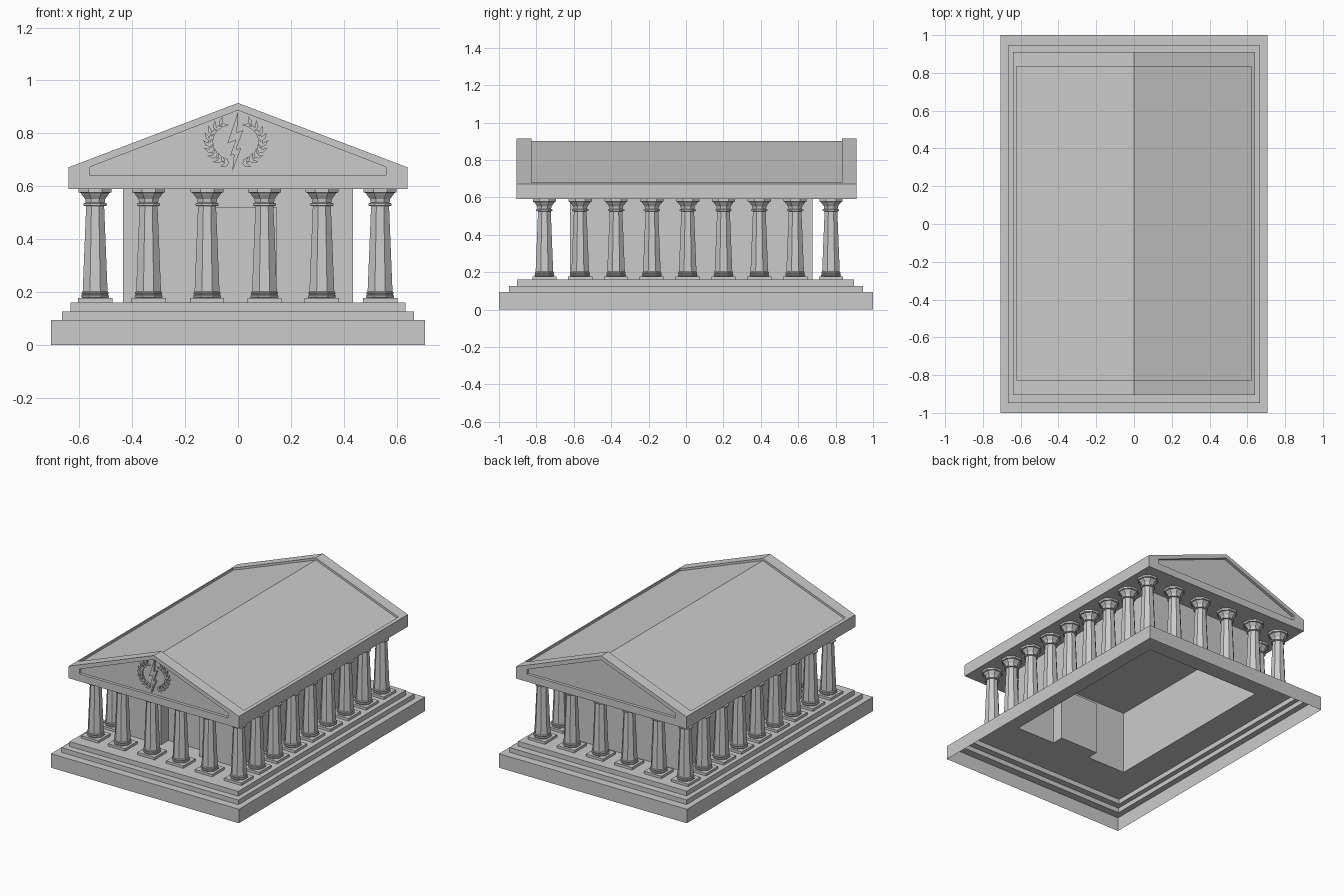
import bpy, bmesh, math
from mathutils import Matrix, Vector

cube = bpy.data.objects.get("Cube")
if cube:
    bpy.data.objects.remove(cube)

stone = bpy.data.materials.new("grey_stone")
stone.use_nodes = True
GREY = (0.6, 0.6, 0.6, 1)
stone.diffuse_color = GREY
stone.node_tree.nodes["Principled BSDF"].inputs["Base Color"].default_value = GREY


def add_object(name, mesh, location=(0, 0, 0)):
    obj = bpy.data.objects.new(name, mesh)
    obj.location = location
    bpy.context.collection.objects.link(obj)
    return obj


def finish(name, bm, fix_normals=True):
    bmesh.ops.remove_doubles(bm, verts=bm.verts, dist=1e-5)
    bmesh.ops.dissolve_degenerate(bm, dist=1e-5, edges=bm.edges)
    if fix_normals:
        bmesh.ops.recalc_face_normals(bm, faces=bm.faces)
    mesh = bpy.data.meshes.new(name)
    bm.to_mesh(mesh)
    bm.free()
    mesh.materials.append(stone)
    return mesh


def loft(bm, loops, capped=True):
    """Join loops with equal point counts by quads, optionally closing both ends."""
    rows = [[bm.verts.new(p) for p in loop] for loop in loops]
    n = len(rows[0])
    for low, high in zip(rows, rows[1:]):
        for i in range(n):
            j = (i + 1) % n
            bm.faces.new((low[i], low[j], high[j], high[i]))
    if capped:
        bm.faces.new(rows[0][::-1])
        bm.faces.new(rows[-1])


def at_y(profile, y):
    return [(x, y, z) for x, z in profile]


# Plan outline, with room for a doorway niche in the front edge
DOOR = 0.145


def plan(x, y0, y1, z, niche=0.0):
    pts = [(-x, y0), (-DOOR, y0), (-DOOR, y0 + niche), (DOOR, y0 + niche),
           (DOOR, y0), (x, y0), (x, y1), (-x, y1)]
    return [(px, py, z) for px, py in pts]


FLOOR, CEILING = 0.16, 0.59
CELLA = (0.435, -0.62, 0.675)
NICHE = 0.08

# Stepped platform, hollow underneath
loops = []
z = 0
for x, y0, y1, top in ((0.707, -1, 1, 0.095), (0.666, -0.947, 0.945, 0.127),
                       (0.634, -0.903, 0.898, FLOOR)):
    loops += [plan(x, y0, y1, z), plan(x, y0, y1, top)]
    z = top
loops.append(plan(*CELLA, FLOOR, NICHE))
bm = bmesh.new()
loft(bm, loops, capped=False)
add_object("stepped_platform", finish("stepped_platform", bm, False))

# Inner chamber walls with the doorway niche
bm = bmesh.new()
loft(bm, [plan(*CELLA, FLOOR, NICHE), plan(*CELLA, 0.52, NICHE),
          plan(*CELLA, 0.52), plan(*CELLA, CEILING)], capped=False)
add_object("chamber_walls", finish("chamber_walls", bm, False))


# Column: square plinth, then eight-sided base, tapered shaft and capital
def ring(radius, z, sides):
    # radius is measured to the flats
    r = radius / math.cos(math.pi / sides)
    angles = [math.tau * (i + 0.5) / sides for i in range(sides)]
    return [(r * math.cos(a), r * math.sin(a), z) for a in angles]


COLUMN = [(0.049, 0.177), (0.053, 0.182), (0.053, 0.187), (0.048, 0.19),
          (0.051, 0.194), (0.051, 0.199), (0.047, 0.203), (0.034, 0.525),
          (0.044, 0.527), (0.044, 0.535), (0.036, 0.538), (0.038, 0.552),
          (0.05, 0.568), (0.054, 0.575), (0.062, 0.577), (0.062, CEILING)]
bm = bmesh.new()
loft(bm, [ring(0.065, FLOOR, 4), ring(0.065, 0.177, 4)])
loft(bm, [ring(r, z, 8) for r, z in COLUMN])
column_mesh = finish("column", bm)

XS = (-0.54, -0.338, -0.117, 0.1, 0.317, 0.537)
YS = [-0.757 + 1.532 * i / 8 for i in range(9)]
for y in YS:
    row = XS if y in (YS[0], YS[-1]) else (XS[0], XS[-1])
    for x in row:
        add_object("column", column_mesh, (x, y, 0))

# Roof body, sunk slightly below its eave lips
OUTER = [(-0.64, CEILING), (0.64, CEILING), (0.64, 0.672), (0, 0.915), (-0.64, 0.672)]
INNER = [(-0.56, 0.64), (0.56, 0.64), (0.56, 0.673), (0, 0.887), (-0.56, 0.673)]
right_eave = [(0.64, CEILING), (0.64, 0.672), (0.622, 0.679), (0.622, 0.664)]
body = right_eave + [(0, 0.9)] + [(-x, z) for x, z in right_eave[::-1]]
FRONT, BACK = -0.905, 0.911
bm = bmesh.new()
loft(bm, [at_y(body, -0.825), at_y(body, 0.835)])
add_object("roof", finish("roof", bm))

# Gable ends with a recessed pediment
RECESS = 0.02
for name, face, inside, step in (("front_gable", FRONT, -0.825, RECESS),
                                 ("back_gable", BACK, 0.835, -RECESS)):
    bm = bmesh.new()
    loft(bm, [at_y(INNER, face + step), at_y(INNER, face),
              at_y(OUTER, face), at_y(OUTER, inside)])
    add_object(name, finish(name, bm))

# Lightning bolt relief
WALL = FRONT + RECESS
BOLT = [(0, 0.882), (-0.04, 0.762), (-0.008, 0.775), (-0.03, 0.716),
        (-0.015, 0.72), (-0.022, 0.655), (0.012, 0.745), (-0.008, 0.738),
        (0.02, 0.812), (-0.004, 0.803)]
bm = bmesh.new()
loft(bm, [at_y(BOLT, WALL - 0.015), at_y(BOLT, WALL + 0.002)])
add_object("lightning_bolt", finish("lightning_bolt", bm))

# Leaf wreath relief: mirrored branches of paired leaves on a curved stem
LEAF = [(0, 0), (0.013, -0.007), (0.036, 0), (0.013, 0.007)]
centre = Vector((-0.009, 0, 0.765))


def on_arc(a, side, scale=1.0):
    return centre + Vector((side * 0.1 * scale * math.cos(a), 0, 0.082 * scale * math.sin(a)))


bm = bmesh.new()
for side in (-1, 1):
    arc = [math.radians(-75 + 16 * i) for i in range(9)]
    for a in arc:
        heading = a + math.pi / 2
        for turn in (-0.6, 0.6):
            h = heading + turn
            root = on_arc(a, side)
            pts = [(root.x + side * (u * math.cos(h) - v * math.sin(h)),
                    root.z + u * math.sin(h) + v * math.cos(h)) for u, v in LEAF]
            loft(bm, [at_y(pts, WALL - 0.01), at_y(pts, WALL + 0.002)])
    stem = [on_arc(a, side, s) for s, seq in ((0.97, arc), (1.03, arc[::-1])) for a in seq]
    pts = [(p.x, p.z) for p in stem]
    loft(bm, [at_y(pts, WALL - 0.008), at_y(pts, WALL + 0.002)])
add_object("leaf_wreath", finish("leaf_wreath", bm))
